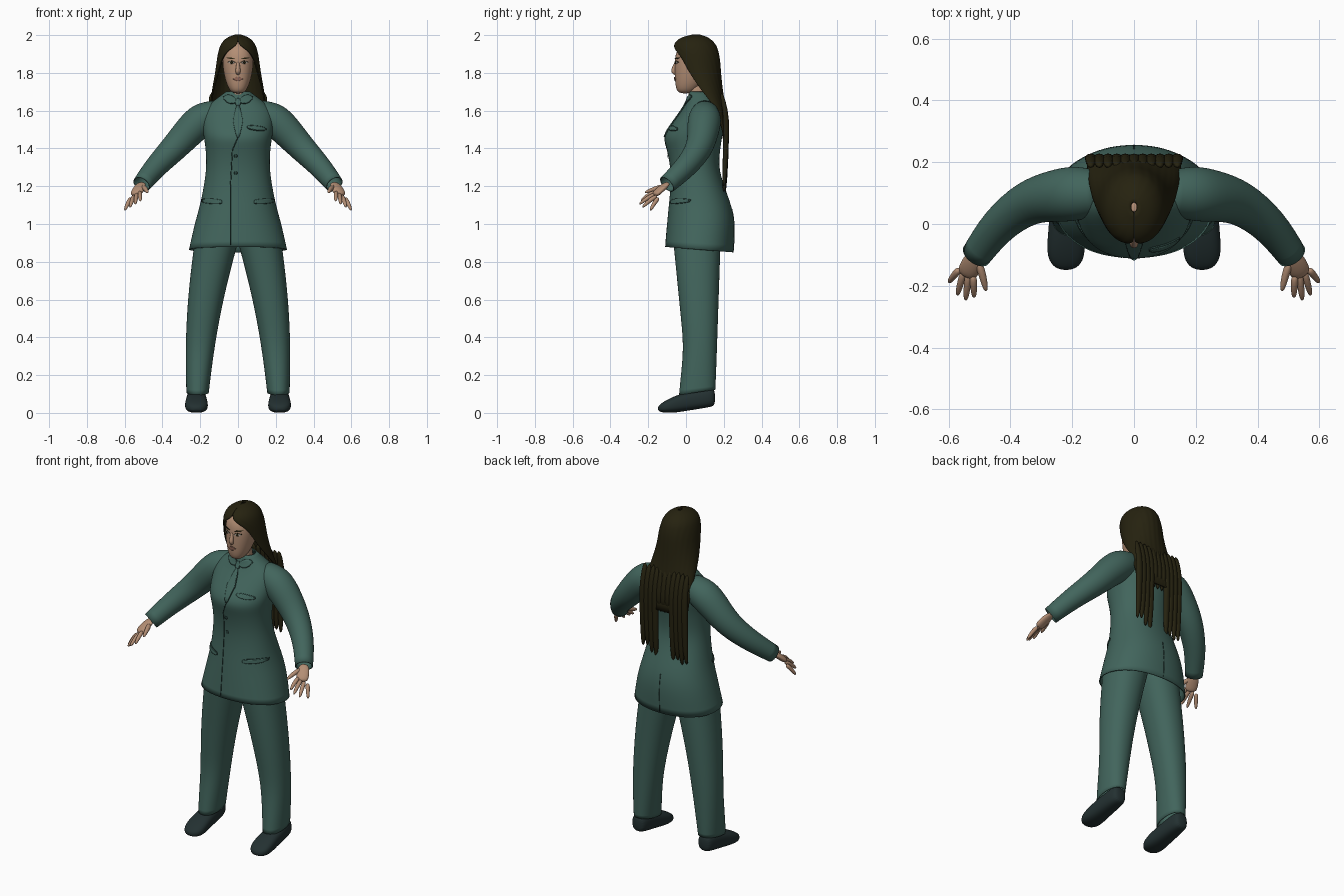
import bpy, bmesh, math, random
from mathutils import Vector
from mathutils.bvhtree import BVHTree

random.seed(4)
cube = bpy.data.objects.get("Cube")
if cube:
    bpy.data.objects.remove(cube)


def material(name, *rgb):
    mat = bpy.data.materials.new(name)
    mat.use_nodes = True
    mat.diffuse_color = (*rgb, 1)
    shader = mat.node_tree.nodes["Principled BSDF"]
    shader.inputs["Base Color"].default_value = (*rgb, 1)
    shader.inputs["Roughness"].default_value = .8
    return mat


TEAL = material("suit_teal", .054, .13, .108)
SEAM = material("seam_dark_teal", .02, .05, .042)
SHOE = material("shoe_charcoal", .017, .03, .031)
HAIR = material("hair_dark_brown", .019, .016, .005)
SKIN = material("skin", .45, .27, .175)
LIPS = material("lips", .29, .14, .1)
WHITE = material("eye_white", .5, .45, .4)
X, Y, Z = Vector((1, 0, 0)), Vector((0, 1, 0)), Vector((0, 0, 1))


def ring(centre, u, v, sides=20, power=2):
    """Superellipse of points around the centre, spanned by u and v."""
    points = []
    for i in range(sides):
        angle = math.tau * i / sides
        c, s = math.cos(angle), math.sin(angle)
        points.append(Vector(centre) + u * math.copysign(abs(c) ** (2 / power), c)
                      + v * math.copysign(abs(s) ** (2 / power), s))
    return points


def loft(name, rings, mat, closed=True, caps=True, mirror=False, sub=2, thick=0):
    """Skin a list of rings, or of open rows for a sheet."""
    bm = bmesh.new()
    rows = [[bm.verts.new(point) for point in r] for r in rings]
    count = len(rows[0])
    for a, b in zip(rows, rows[1:]):
        for i in range(count if closed else count - 1):
            j = (i + 1) % count
            bm.faces.new((a[i], a[j], b[j], b[i]))
    if closed and caps:
        bm.faces.new(rows[0])
        bm.faces.new(rows[-1])
    bmesh.ops.recalc_face_normals(bm, faces=bm.faces)
    mesh = bpy.data.meshes.new(name)
    bm.to_mesh(mesh)
    bm.free()
    mesh.materials.append(mat)
    mesh.shade_smooth()
    ob = bpy.data.objects.new(name, mesh)
    bpy.context.collection.objects.link(ob)
    if mirror:
        ob.modifiers.new("mirror", "MIRROR")
    if sub:
        smooth = ob.modifiers.new("smooth", "SUBSURF")
        smooth.levels = smooth.render_levels = sub
    if thick:
        shell = ob.modifiers.new("thickness", "SOLIDIFY")
        shell.thickness, shell.offset = thick, 0
    return ob


def stack(name, rows, mat, power=2.2, hem_tilt=0, **options):
    """Horizontal sections given as height, half width, front, back, centre x."""
    rings = []
    for z, width, front, back, *centre in rows:
        x = centre[0] if centre else 0
        rings.append(ring((x, (front + back) / 2, z), X * width, Y * (back - front) / 2, power=power))
    for point in rings[0]:
        point.z += hem_tilt * point.y
    return loft(name, rings, mat, **options)


def tube(name, path, radii, mat, ref=Y, flat=1, sides=10, **options):
    """Round sections along a path, flattened along the second axis."""
    path = [Vector(point) for point in path]
    rings = []
    for i, (point, radius) in enumerate(zip(path, radii)):
        along = path[min(i + 1, len(path) - 1)] - path[max(i - 1, 0)]
        side = along.cross(ref).normalized()
        rings.append(ring(point, side * radius, side.cross(along).normalized() * radius * flat, sides))
    return loft(name, rings, mat, **options)


def surface(ob):
    bpy.context.view_layer.update()
    return BVHTree.FromObject(ob, bpy.context.evaluated_depsgraph_get())


def project(tree, x, z, lift=0, face=-1):
    hit = tree.ray_cast(Vector((x, face * 2, z)), Y * -face)[0]
    return Vector((x, (hit.y if hit else 0) + face * lift, z))


def seam(name, tree, line, mat=SEAM, face=-1, **options):
    """Fine raised line following a surface."""
    points = [project(tree, *line[0], face=face)]
    for a, b in zip(line, line[1:]):
        for i in range(1, 7):
            points.append(project(tree, *Vector(a).lerp(Vector(b), i / 6), face=face))
    return tube(name, points, [.0025] * len(points), mat, sides=6, sub=0, **options)


def leaf(name, tree, x, z, width, height, mat, lift=.002, blunt=1, slope=0, **options):
    """Thin plate on a surface; a small blunt value squares off its ends."""
    rows = []
    for i in range(13):
        t = i / 6 - 1
        half = height * max(math.cos(t * math.pi / 2), .02) ** blunt
        rows.append([project(tree, x + width * t, z + slope * t + half * j / 3, lift)
                     for j in range(-3, 4)])
    return loft(name, rows, mat, closed=False, sub=0, thick=.005, **options)


def flap(name, x, z, width, height, **options):
    """Cloth flap over a slightly larger dark edge."""
    leaf(name + "_edge", torso, x, z, width + .003, height + .003, SEAM, **options)
    leaf(name, torso, x, z, width, height, TEAL, lift=.005, **options)


# Jacket body, its hem dipping at the back
jacket = stack("jacket", [
    (.87, .26, -.11, .25), (1, .23, -.1, .26), (1.1, .2, -.09, .24), (1.2, .18, -.08, .2),
    (1.3, .165, -.08, .17), (1.4, .17, -.1, .18), (1.46, .18, -.12, .19), (1.52, .19, -.08, .2),
    (1.6, .19, -.02, .19), (1.65, .13, .01, .16), (1.7, .06, .02, .12)],
    TEAL, hem_tilt=-.08, caps=False, thick=.006)
torso = surface(jacket)

# Sleeves
tube("sleeves", [(.11, .1, 1.585), (.19, .1, 1.56), (.26, .09, 1.49), (.34, .075, 1.4),
                 (.44, 0, 1.3), (.51, -.1, 1.21)], (.07, .09, .083, .071, .058, .047),
     TEAL, ref=Z, sides=16, caps=False, mirror=True, thick=.006)

# Trousers, splayed outwards and tapering to the ankle
legs = []
for z in (.1, .2, .35, .5, .7, .97):
    legs.append((z, .05 + .07 * z, -.01 - .1 * abs(z - .35), .15 + .035 * z, .215 - .12 * z * z))
stack("trouser_legs", legs, TEAL, hem_tilt=.15, caps=False, mirror=True, thick=.006)

# Shoes, lofted from heel to toe
shoe_rings = []
for y, width, low, high in ((.155, .03, .04, .12), (.13, .05, .03, .14), (0, .055, .01, .11),
                            (-.06, .062, 0, .09), (-.12, .06, 0, .06), (-.15, .025, .01, .035)):
    shoe_rings.append(ring((.22, y, (low + high) / 2), X * width, Z * (high - low) / 2, power=2.6))
loft("shoes", shoe_rings, SHOE, mirror=True)

# Hands with a fan of fingers
tube("palms", [(.505, -.09, 1.22), (.53, -.14, 1.18), (.545, -.17, 1.15)], (.03, .038, .034),
     SKIN, ref=Z, flat=.5, mirror=True)
tube("thumbs", [(.505, -.12, 1.2), (.488, -.17, 1.185), (.478, -.22, 1.165)], (.015, .013, .008),
     SKIN, ref=Z, mirror=True)
for i, name in enumerate(("index_fingers", "middle_fingers", "ring_fingers", "little_fingers")):
    knuckle = Vector((.52, -.165, 1.17)).lerp(Vector((.565, -.145, 1.14)), i / 3)
    tip = Vector((.517, -.24, 1.12)).lerp(Vector((.6, -.19, 1.07)), i / 3)
    tip.y -= .03 * math.sin(math.pi * i / 3)
    tube(name, [knuckle, knuckle.lerp(tip, .5) + Z * .007, tip], (.013, .012, .008),
         SKIN, ref=Z, mirror=True)

# Neck, head and nose
stack("neck", [(1.6, .05, .02, .12), (1.78, .046, 0, .1)], SKIN)
head = stack("head", [
    (1.69, .03, -.04, .03), (1.72, .053, -.055, .07), (1.77, .071, -.06, .11),
    (1.85, .085, -.062, .14), (1.93, .08, -.055, .14), (1.98, .03, .02, .08)], SKIN)
face = surface(head)
tube("nose", [(0, -.05, 1.865), (0, -.06, 1.835), (0, -.07, 1.808), (0, -.05, 1.79)],
     (.008, .01, .016, .009), SKIN)

# Eyes, brows and mouth
leaf("eye_whites", face, .034, 1.855, .018, .007, WHITE, mirror=True)
leaf("irises", face, .034, 1.855, .007, .007, HAIR, lift=.004, blunt=.5, mirror=True)
seam("eyelids", face, [(.015, 1.854), (.033, 1.863), (.054, 1.856)], HAIR, mirror=True)
leaf("eyebrows", face, .037, 1.877, .023, .004, HAIR, slope=.003, mirror=True)
leaf("lips", face, 0, 1.768, .026, .011, LIPS)
seam("mouth_line", face, [(-.025, 1.768), (.025, 1.768)])

# Hair cap: arcs opening around the face, with alternating grooves
arcs = []
for z, width, back, front, reach in (
        (2, .01, .07, .04, 180), (1.985, .06, .12, -.03, 180), (1.95, .09, .155, -.065, 180),
        (1.92, .1, .165, -.07, 150), (1.88, .108, .175, -.06, 130), (1.8, .117, .18, -.04, 118),
        (1.7, .138, .19, .02, 102), (1.6, .148, .21, .13, 90), (1.45, .148, .22, .18, 90)):
    arc = []
    for i in range(33):
        angle = math.radians(reach) * (i / 16 - 1)
        depth = (back - front) / 2 * (1 + .03 * (i % 2))
        arc.append(Vector((width * math.sin(angle), back + front - (back + front) / 2
                           + depth * math.cos(angle), z)))
    arcs.append(arc)
loft("hair_cap", arcs, HAIR, closed=False, thick=.008)

# Long locks hanging down the back, shorter in the middle
for i in range(-5, 6):
    x = i * .028
    end = 1.43 if abs(i) < 2 else 1.18 + random.uniform(-.04, .03)
    tube(f"hair_lock_{i + 6}", [(x, .185, 1.7), (x, .21, 1.6), (x, .215, 1.5),
                                (x, .205, end + .06), (x * 1.04, .2, end)],
         (.014, .019, .021, .018, .007), HAIR, flat=.8, mirror=False, sub=1)

# Shirt collar, tie and lapels
flap("collar_flaps", .042, 1.66, .034, .02, slope=.008, blunt=.6, mirror=True)
flap("tie", 0, 1.545, .024, .085)
flap("tie_knot", 0, 1.645, .013, .018, blunt=.4)

# Front opening, back vent, buttons and pockets
seam("front_opening", torso, [(0, 1.46), (-.03, 1.39), (-.04, 1.2), (-.04, .89)])
seam("back_vent", torso, [(0, 1.08), (0, .86)], face=1)
for name, z in (("upper_button", 1.36), ("lower_button", 1.27)):
    spot = project(torso, -.012, z)
    tube(name, [spot, spot - Y * .006], (.011, .01), SEAM, ref=Z, sub=1)
flap("hip_pockets", .137, 1.12, .05, .011, blunt=.2, slope=.003, mirror=True)
flap("chest_pocket", .098, 1.507, .047, .01, blunt=.3, slope=-.006)
